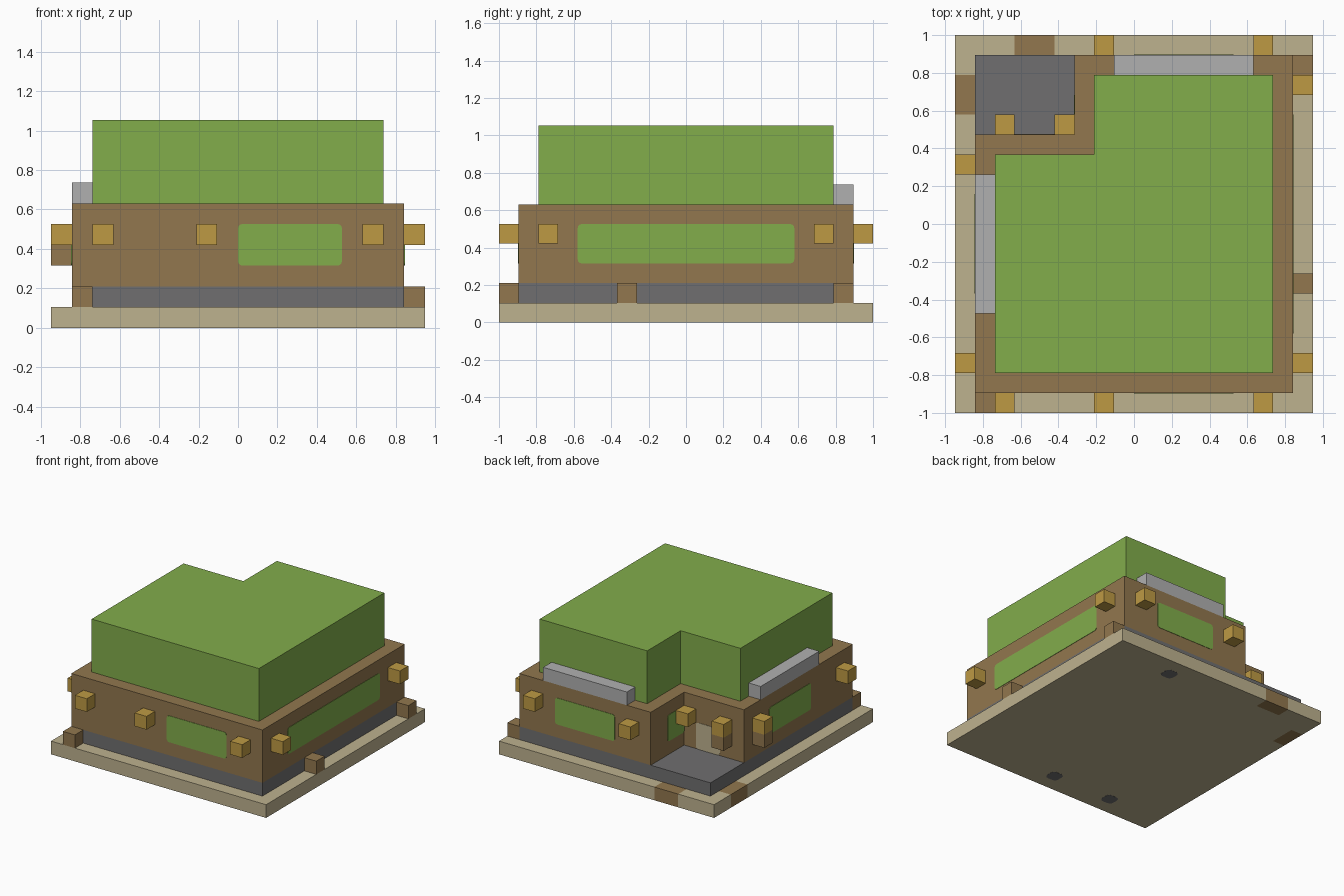
import bpy, bmesh, math
from mathutils import Vector

U = 2 / 19  # one block

cube = bpy.data.objects.get("Cube")
if cube:
    bpy.data.objects.remove(cube, do_unlink=True)


def material(name, *rgb):
    lin = [((c / 255 + 0.055) / 1.055) ** 2.4 for c in rgb] + [1]
    m = bpy.data.materials.new(name)
    m.use_nodes = True
    m.diffuse_color = lin
    m.node_tree.nodes["Principled BSDF"].inputs["Base Color"].default_value = lin
    return m


GREEN = material("leaf green", 130, 173, 75)
BROWN = material("wood brown", 146, 119, 78)
GOLD = material("lamp gold", 190, 154, 68)
SAND = material("sand beige", 190, 178, 143)
DARK = material("dark grey", 112, 111, 112)
LIGHT = material("light grey", 176, 176, 176)


def finish(name, bm, *mats):
    bmesh.ops.recalc_face_normals(bm, faces=bm.faces)
    mesh = bpy.data.meshes.new(name)
    bm.to_mesh(mesh)
    bm.free()
    for m in mats:
        mesh.materials.append(m)
    obj = bpy.data.objects.new(name, mesh)
    bpy.context.collection.objects.link(obj)
    return obj


def extrude_outline(bm, points, offset):
    face = bm.faces.new([bm.verts.new(p) for p in points])
    new = bmesh.ops.extrude_face_region(bm, geom=[face])["geom"]
    verts = [g for g in new if isinstance(g, bmesh.types.BMVert)]
    bmesh.ops.translate(bm, verts=verts, vec=offset)


def prism(name, outline, z0, z1, mat):
    bm = bmesh.new()
    extrude_outline(bm, [Vector((x, y, z0)) * U for x, y in outline],
                    Vector((0, 0, z1 - z0)) * U)
    return finish(name, bm, mat)


def box(name, x0, x1, y0, y1, z0, z1, mat):
    return prism(name, [(x0, y0), (x1, y0), (x1, y1), (x0, y1)], z0, z1, mat)


def plate(name, corner, along, up, width, height, mat, radius=0.2, lift=0.003):
    """Thin rounded panel lying on a surface; along x up points outward."""
    corner, along, up = Vector(corner), Vector(along), Vector(up)
    normal = along.cross(up)
    pts = []
    centres = [(width - radius, height - radius), (radius, height - radius),
               (radius, radius), (width - radius, radius)]
    for q, (a, b) in enumerate(centres):
        for s in range(4):
            t = math.pi / 2 * (q + s / 3)
            p = corner + along * (a + radius * math.cos(t)) + up * (b + radius * math.sin(t))
            pts.append(p * U - normal * 0.002)
    bm = bmesh.new()
    extrude_outline(bm, pts, normal * (0.002 + lift))
    return finish(name, bm, mat)


# Base slab with two brown doorsteps cut into its edge
def is_step(c):
    x, y = c.x / U, c.y / U
    return (y > 8.5 and -6 < x < -4) or (x < -8 and 5.5 < y < 7.5)


bm = bmesh.new()
extrude_outline(bm, [Vector((x * 9, y * 9.5, 0)) * U
                     for x, y in ((-1, -1), (1, -1), (1, 1), (-1, 1))], (0, 0, U))
for axis, cuts in (((1, 0, 0), (-8, -6, -4)), ((0, 1, 0), (5.5, 7.5, 8.5))):
    for c in cuts:
        bmesh.ops.bisect_plane(bm, geom=bm.verts[:] + bm.edges[:] + bm.faces[:],
                               plane_co=Vector(axis) * c * U, plane_no=axis)
for f in bm.faces:
    f.material_index = int(is_step(f.calc_center_median()))
finish("base_slab", bm, SAND, BROWN)

# Dark spots under the slab
for i, (x, y) in enumerate(((3, 7.5), (0, -8.5), (-5, -8.5))):
    plate(f"underside_spot_{i}", (x, y + 1, 0), (1, 0, 0), (0, -1, 0), 1, 1,
          DARK, radius=0.3, lift=0.001)

# Foundation, L-shaped walls and roof foliage
box("foundation", -8, 8, -8.5, 8.5, 1, 2, DARK)


def l_outline(x, y, nx, ny):
    return [(-x, -y), (x, -y), (x, y), (nx, y), (nx, ny), (-x, ny)]


prism("walls", l_outline(8, 8.5, -3, 4.5), 2, 6, BROWN)
prism("roof_foliage", l_outline(7, 7.5, -2, 3.5), 6, 10, GREEN)

# Roof-edge ledges
box("back_ledge", -1, 6, 7.5, 8.5, 6, 7, LIGHT)
box("right_ledge", -8, -7, -4.5, 2.5, 6, 7, LIGHT)

# Lamps, given by their low corner
lamps = [(x, -9.5) for x in (-7, -2, 6)] + [(x, 8.5) for x in (-2, 6)]
lamps += [(8, y) for y in (-7.5, 6.5)] + [(-9, y) for y in (-7.5, 2.5)]
lamps += [(x, 4.5) for x in (-7, -4)]
for i, (x, y) in enumerate(lamps):
    box(f"lamp_{i}", x, x + 1, y, y + 1, 4, 5, GOLD)

# Wooden brackets below two lamps
for i, (x, y) in enumerate(((-9, 2.5), (-7, 4.5))):
    box(f"lamp_bracket_{i}", x, x + 1, y, y + 1, 3, 4, BROWN)

# Small wooden blocks on the slab
for i, (x, y) in enumerate(((-8, -9.5), (8, -3.5), (8, 7.5))):
    box(f"ground_block_{i}", x, x + 1, y, y + 1, 1, 2, BROWN)

# Windows and porch door
UP = (0, 0, 1)
plate("front_window", (0, -8.5, 3), (1, 0, 0), UP, 5, 2, GREEN)
plate("back_window", (5, 8.5, 3), (-1, 0, 0), UP, 5, 2, GREEN)
plate("left_window", (8, -5.5, 3), (0, 1, 0), UP, 11, 2, GREEN)
plate("right_window", (-8, 1.5, 3), (0, -1, 0), UP, 5, 2, GREEN)
plate("porch_window", (-3, 6.5, 3), (0, -1, 0), UP, 2, 2, GREEN)
plate("porch_door", (-4, 4.5, 2), (-1, 0, 0), UP, 2, 2, SAND)
